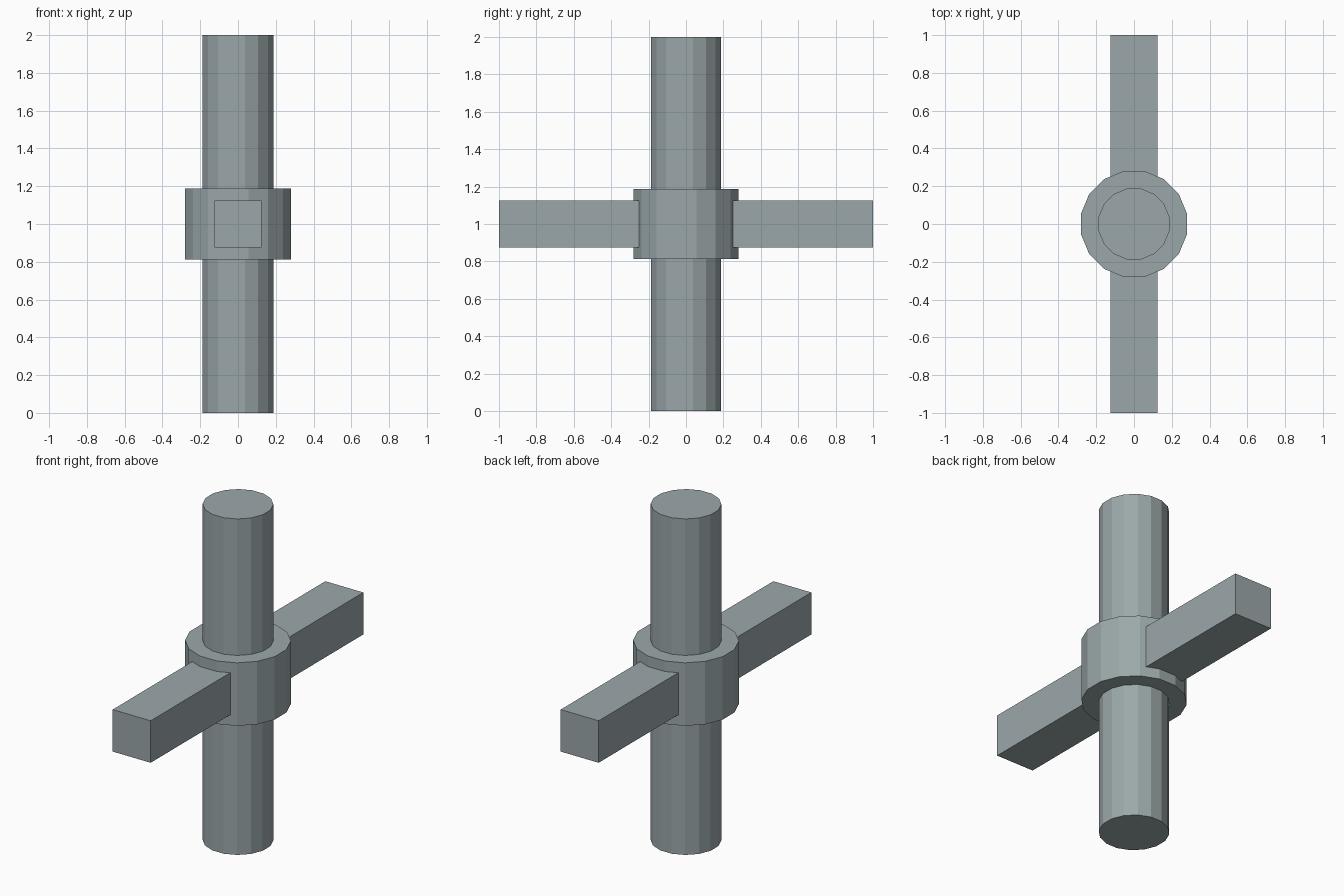
import bpy
import math

cube = bpy.data.objects.get("Cube")
if cube:
    bpy.data.objects.remove(cube, do_unlink=True)

# One grey metal for every part
COLOUR = (0.33, 0.39, 0.40, 1.0)
metal = bpy.data.materials.new("grey_metal")
metal.use_nodes = True
metal.diffuse_color = COLOUR
metal.node_tree.nodes["Principled BSDF"].inputs["Base Color"].default_value = COLOUR

SIDES = 16


def finish(name):
    obj = bpy.context.object
    obj.name = name
    obj.data.name = name
    obj.data.materials.append(metal)
    bpy.ops.object.transform_apply(location=False, rotation=True, scale=True)


def prism(name, half_width, depth):
    """Upright 16-sided prism with flat sides facing the axes."""
    bpy.ops.mesh.primitive_cylinder_add(
        vertices=SIDES, radius=half_width / math.cos(math.pi / SIDES),
        depth=depth, location=(0, 0, 1), rotation=(0, 0, math.pi / SIDES))
    finish(name)


# Upright pole and the collar around its middle
prism("pole", 0.1875, 2.0)
prism("collar", 0.28, 0.375)

# Square bar through the collar, front to back
bpy.ops.mesh.primitive_cube_add(size=1, location=(0, 0, 1))
bpy.context.object.scale = (0.25, 2.0, 0.25)
finish("cross_bar")
